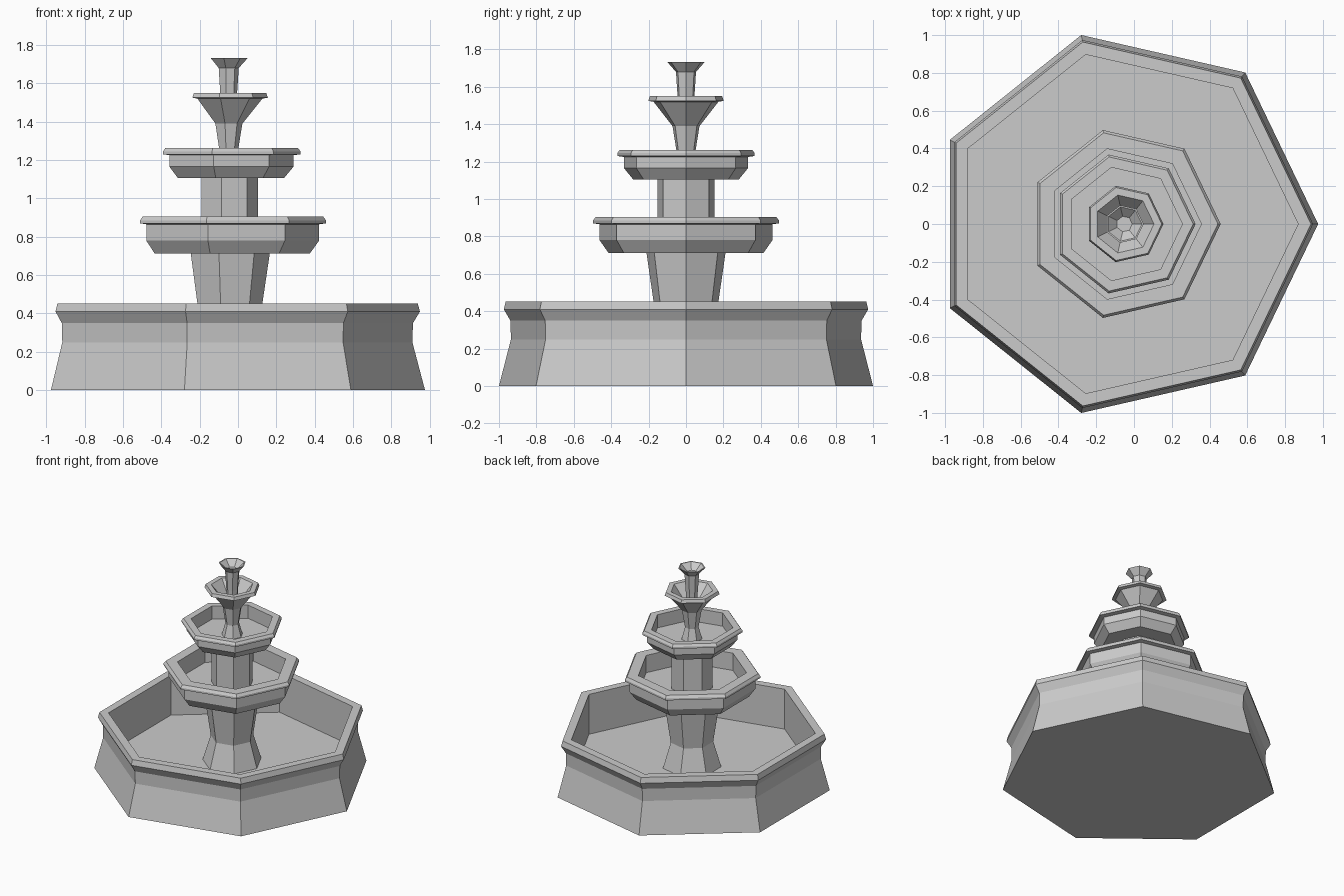
import bpy, bmesh, math

if "Cube" in bpy.data.objects:
    bpy.data.objects.remove(bpy.data.objects["Cube"])

SIDES = 7
AXIS_X = -0.051  # puts the heptagon's bounding box on the origin


def lathe(name, profile):
    """Seven-sided flat-shaded solid from (radius, z) points, capped at both ends."""
    bm = bmesh.new()
    rings = []
    for r, z in profile:
        rings.append([bm.verts.new((AXIS_X + r * math.cos(math.tau * i / SIDES),
                                    r * math.sin(math.tau * i / SIDES), z))
                      for i in range(SIDES)])
    for a, b in zip(rings, rings[1:]):
        for i in range(SIDES):
            j = (i + 1) % SIDES
            bm.faces.new((a[i], a[j], b[j], b[i]))
    bm.faces.new(rings[0][::-1])
    bm.faces.new(rings[-1])
    bmesh.ops.recalc_face_normals(bm, faces=bm.faces)
    mesh = bpy.data.meshes.new(name)
    bm.to_mesh(mesh)
    bm.free()
    obj = bpy.data.objects.new(name, mesh)
    bpy.context.collection.objects.link(obj)
    return obj


# Large ground basin with flared foot and rim, straight hollow inside
lathe("ground_basin", [(1.026, 0), (0.96, 0.25), (0.963, 0.35), (0.999, 0.41),
                       (0.988, 0.453), (0.92, 0.453), (0.92, 0.13)])

# Waisted lower column
lathe("lower_column", [(0.22, 0.13), (0.16, 0.33), (0.217, 0.715)])

# Wide lower bowl
lathe("lower_bowl", [(0.425, 0.712), (0.474, 0.78), (0.474, 0.865), (0.51, 0.87),
                     (0.51, 0.885), (0.495, 0.905), (0.408, 0.905), (0.408, 0.765)])

# Straight middle column
lathe("middle_column", [(0.156, 0.765), (0.156, 1.11)])

# Smaller upper bowl
lathe("upper_bowl", [(0.29, 1.105), (0.34, 1.165), (0.34, 1.225), (0.377, 1.23),
                     (0.377, 1.245), (0.364, 1.262), (0.307, 1.262), (0.307, 1.155)])

# Stem and funnel cup in one piece
lathe("funnel_cup", [(0.078, 1.155), (0.051, 1.25), (0.074, 1.39), (0.178, 1.52),
                     (0.207, 1.525), (0.198, 1.55), (0.157, 1.55), (0.065, 1.44)])

# Spout with small flared mouth
lathe("top_spout", [(0.042, 1.44), (0.045, 1.53), (0.055, 1.68), (0.102, 1.732),
                    (0.093, 1.732), (0.042, 1.685)])
